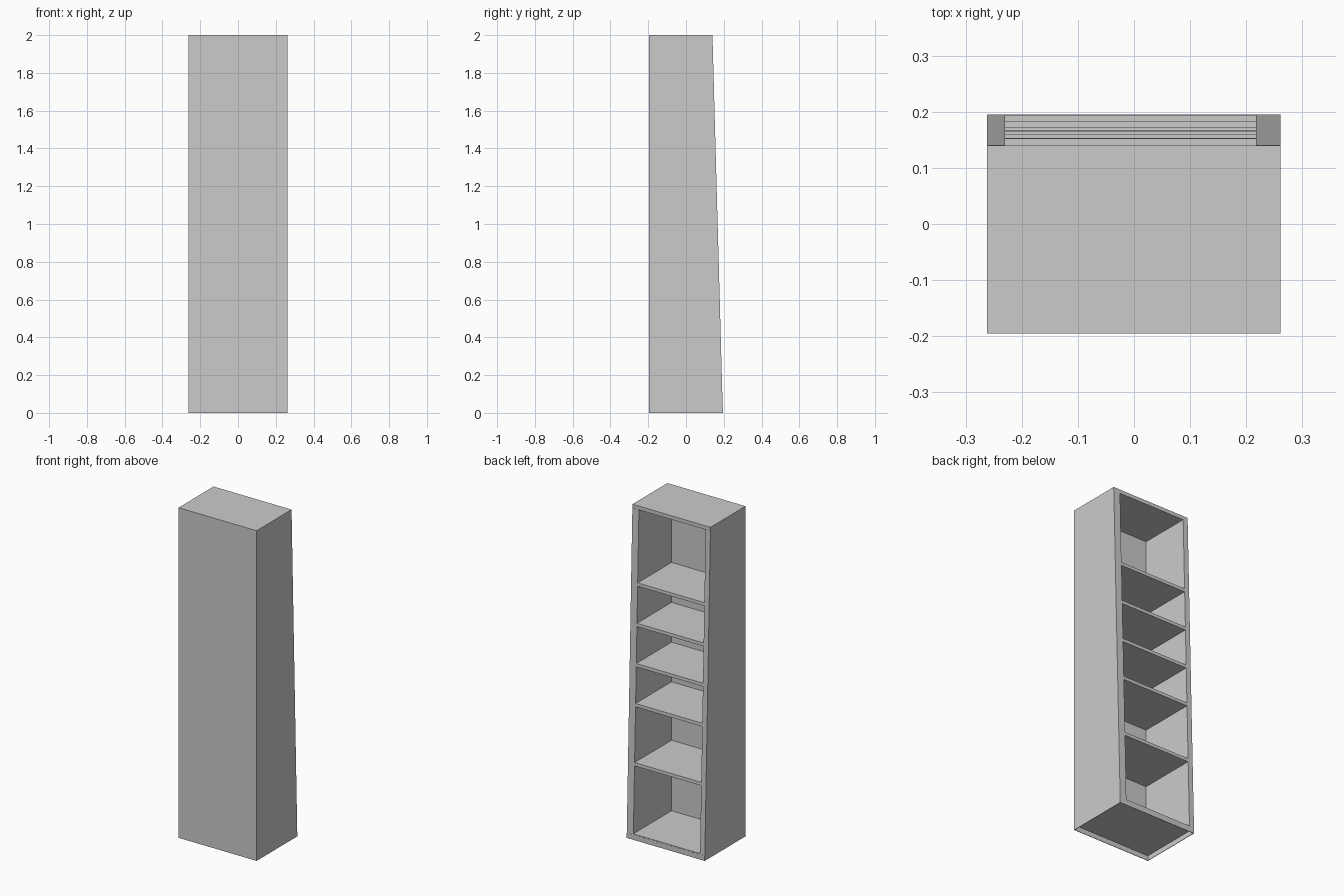
import bpy, bmesh

if "Cube" in bpy.data.objects:
    bpy.data.objects.remove(bpy.data.objects["Cube"])

X0, X1 = -0.262, 0.261        # outer width
IN0, IN1 = -0.230, 0.217      # inner faces of the side panels
FRONT, INNER = -0.195, -0.172  # closed front panel
FLOOR, HEAD = 0.03, 1.977     # underside of floor, underside of top


def open_edge(z):
    """y of the sloping open side at height z"""
    return 0.195 - 0.0275 * z


def slab(name, x0, x1, y0, z0, z1, y1=None):
    """Block whose +y face follows the slope unless y1 is given"""
    bm = bmesh.new()
    ring = [(y0, z0), (open_edge(z0) if y1 is None else y1, z0),
            (open_edge(z1) if y1 is None else y1, z1), (y0, z1)]
    face = bm.faces.new([bm.verts.new((x0, y, z)) for y, z in ring])
    ext = bmesh.ops.extrude_face_region(bm, geom=[face])
    verts = [v for v in ext["geom"] if isinstance(v, bmesh.types.BMVert)]
    bmesh.ops.translate(bm, verts=verts, vec=(x1 - x0, 0, 0))
    bmesh.ops.recalc_face_normals(bm, faces=bm.faces)
    mesh = bpy.data.meshes.new(name)
    bm.to_mesh(mesh)
    bm.free()
    obj = bpy.data.objects.new(name, mesh)
    bpy.context.collection.objects.link(obj)
    return obj


# Carcass: front panel, tapered sides, top and floor
slab("front_panel", IN0, IN1, FRONT, FLOOR, HEAD, INNER)
slab("left_side", X0, IN0, FRONT, FLOOR, HEAD)
slab("right_side", IN1, X1, FRONT, FLOOR, HEAD)
slab("top_board", X0, X1, FRONT, HEAD, 2.0, 0.14)
slab("floor_board", IN0, IN1, INNER, FLOOR, FLOOR + 0.006)

# Thin skirt around the hollow base
T = 0.003
slab("skirt_front", X0, X1, FRONT, 0, FLOOR, FRONT + T)
slab("skirt_back", X0, X1, 0.195 - T, 0, FLOOR, 0.195)
slab("skirt_left", X0, X0 + T, FRONT + T, 0, FLOOR, 0.195 - T)
slab("skirt_right", X1 - T, X1, FRONT + T, 0, FLOOR, 0.195 - T)

# Shelves, flush with the sloping open side
for i, z in enumerate((0.463, 0.817, 1.057, 1.298, 1.54)):
    slab(f"shelf_{i + 1}", IN0, IN1, INNER, z - 0.02, z)
